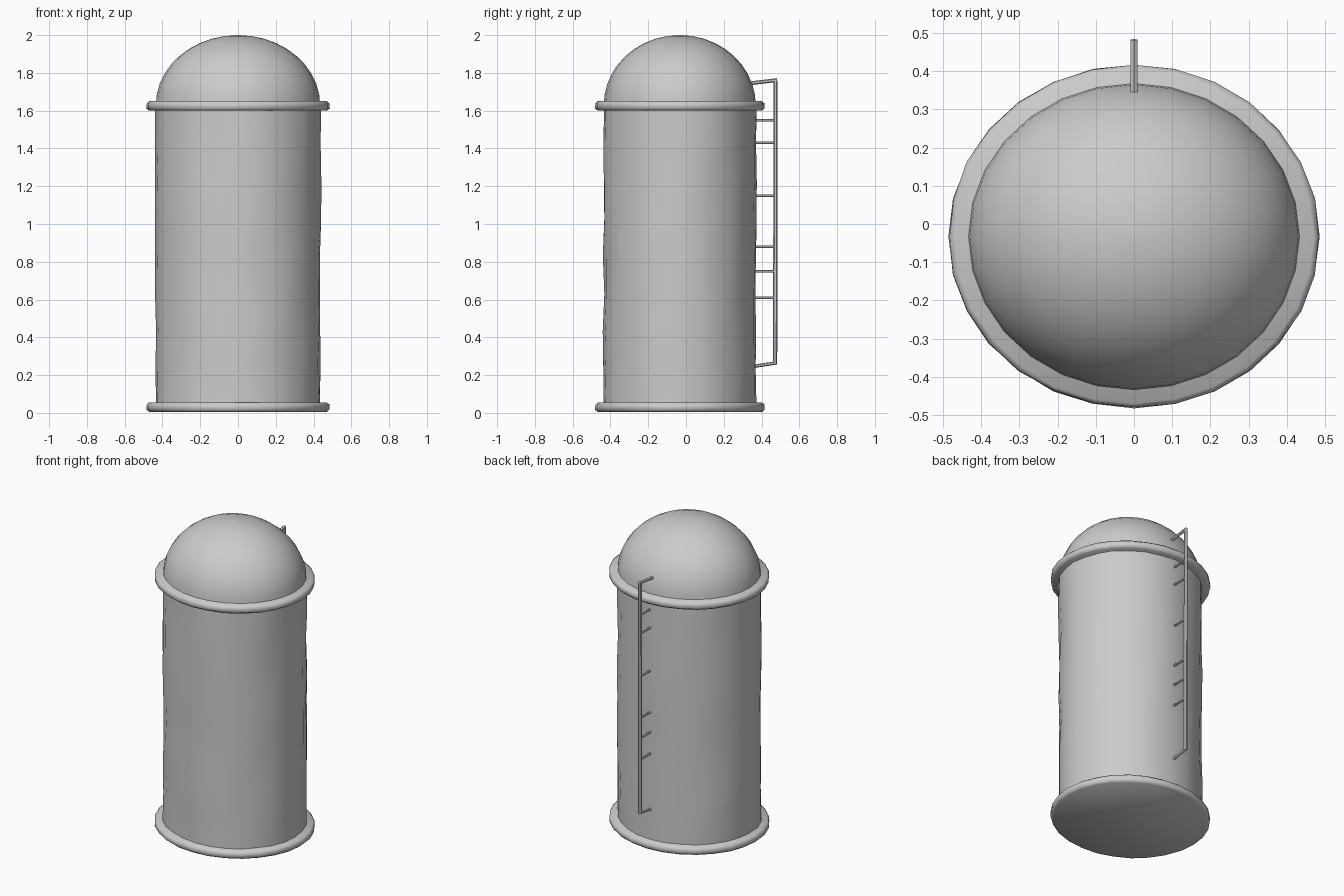
import bpy, bmesh, math, random
from mathutils import Vector

random.seed(4)
old = bpy.data.objects.get("Cube")
if old:
    bpy.data.objects.remove(old, do_unlink=True)

CENTRE_Y = -0.033
SQUASH = 0.925      # depth of the tank relative to its width
SIDES = 28

metal = bpy.data.materials.new("light grey metal")
metal.use_nodes = True
GREY = (0.6, 0.6, 0.6, 1)
metal.diffuse_color = GREY
metal.node_tree.nodes["Principled BSDF"].inputs["Base Color"].default_value = GREY


def finish(name, bm, angle):
    bmesh.ops.recalc_face_normals(bm, faces=bm.faces)
    mesh = bpy.data.meshes.new(name)
    bm.to_mesh(mesh)
    bm.free()
    mesh.materials.append(metal)
    obj = bpy.data.objects.new(name, mesh)
    bpy.context.collection.objects.link(obj)
    bpy.ops.object.select_all(action='DESELECT')
    obj.select_set(True)
    bpy.context.view_layer.objects.active = obj
    bpy.ops.object.shade_smooth_by_angle(angle=math.radians(angle))
    return obj


def lathe(name, profile, dent=0.0, angle=50):
    """Oval rings through (radius, height) points, closed at both ends."""
    bm = bmesh.new()
    rings = []
    for r, z in profile:
        ring = []
        for i in range(SIDES):
            a = math.tau * i / SIDES
            rr = r + random.uniform(-dent, dent * 0.5)
            ring.append(bm.verts.new((rr * math.cos(a),
                                      CENTRE_Y + rr * SQUASH * math.sin(a), z)))
        rings.append(ring)
    for low, high in zip(rings, rings[1:]):
        for i in range(SIDES):
            j = (i + 1) % SIDES
            bm.faces.new((low[i], low[j], high[j], high[i]))
    bm.faces.new(rings[0])
    bm.faces.new(rings[-1])
    return finish(name, bm, angle)


def bar(bm, start, end, radius):
    """Thin square bar between two points."""
    start, end = Vector(start), Vector(end)
    d = end - start
    turn = d.to_track_quat('Z', 'Y').to_matrix().to_4x4()
    made = bmesh.ops.create_cone(bm, cap_ends=True, segments=6, radius1=radius,
                                 radius2=radius, depth=d.length)
    bmesh.ops.transform(bm, matrix=turn, verts=made["verts"])
    bmesh.ops.translate(bm, vec=(start + end) / 2, verts=made["verts"])


# Tank wall, slightly dented sheet metal
lathe("tank_wall", [(0.438, 0.03 + 1.6 * i / 8) for i in range(9)], dent=0.007)

# Base and top flanges
for name, z in (("base_flange", 0.005), ("top_flange", 1.6)):
    lathe(name, [(0.47, z), (0.485, z + 0.012), (0.485, z + 0.038),
                 (0.472, z + 0.05)], dent=0.003, angle=60)

# Domed roof
dome = [(0.435 * math.cos(t), 1.63 + 0.37 * math.sin(t))
        for t in (math.radians(89 * i / 10) for i in range(11))]
lathe("domed_roof", dome, angle=60)

# Single-rail ladder on the back, with rungs running into the wall
bm = bmesh.new()
RAIL_Y = 0.472
bar(bm, (0, RAIL_Y, 0.26), (0, RAIL_Y + 0.002, 1.76), 0.011)
for z in (0.61, 0.75, 0.88, 1.15, 1.43, 1.55):
    bar(bm, (0, 0.35, z), (0, RAIL_Y, z), 0.007)
bar(bm, (0, 0.35, 0.245), (0, RAIL_Y + 0.008, 0.265), 0.009)
bar(bm, (0, 0.34, 1.745), (0, RAIL_Y + 0.01, 1.762), 0.01)
finish("ladder", bm, 30)
